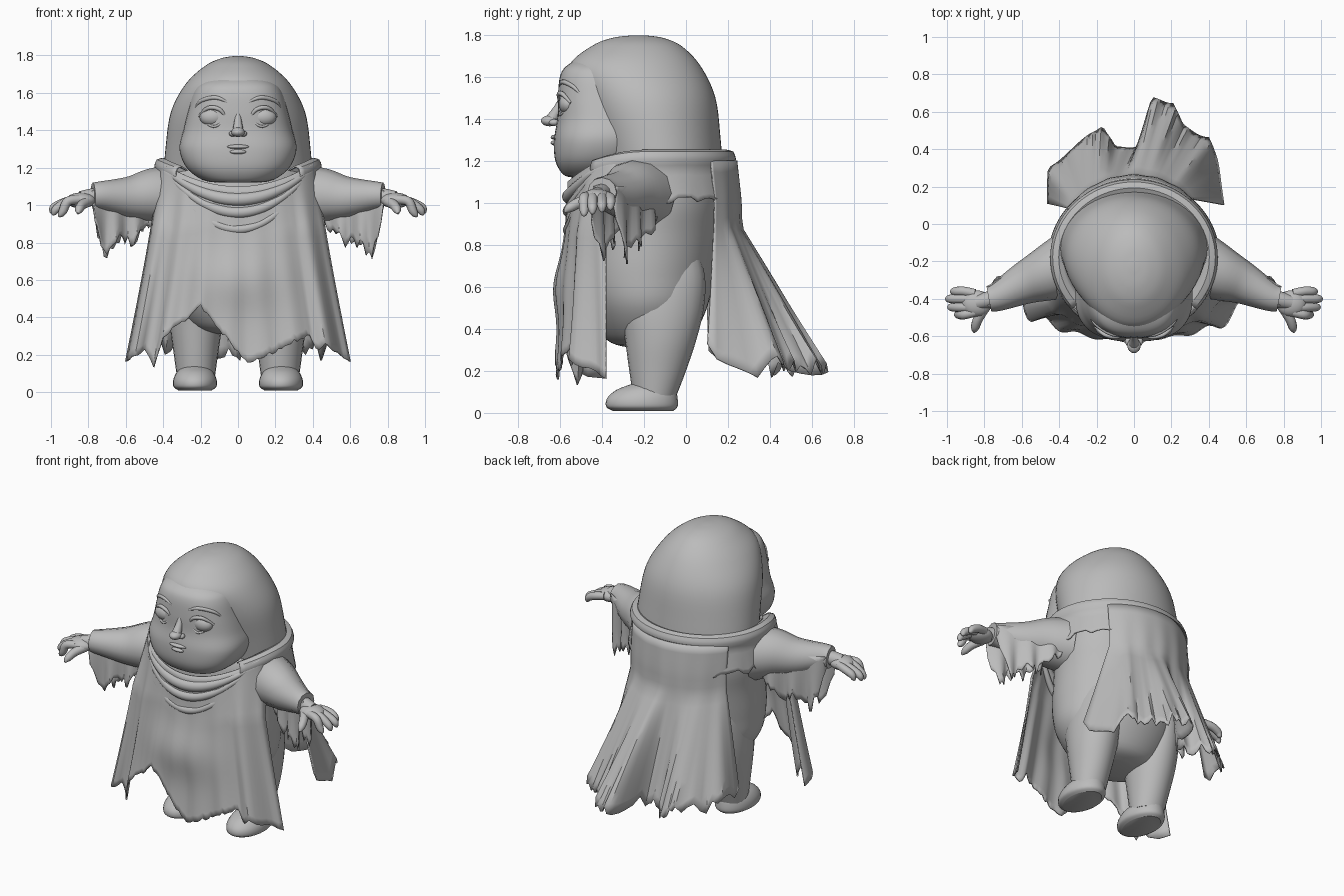
import bpy, bmesh, math, random
from mathutils import Vector, Matrix

random.seed(4)
if "Cube" in bpy.data.objects:
    bpy.data.objects.remove(bpy.data.objects["Cube"])

clay = bpy.data.materials.new("clay_grey")
clay.use_nodes = True
GREY = (0.5, 0.5, 0.5, 1)
clay.diffuse_color = GREY
clay.node_tree.nodes["Principled BSDF"].inputs["Base Color"].default_value = GREY
parts = []


def add(name, bm):
    bmesh.ops.recalc_face_normals(bm, faces=bm.faces)
    mesh = bpy.data.meshes.new(name)
    bm.to_mesh(mesh)
    bm.free()
    mesh.materials.append(clay)
    ob = bpy.data.objects.new(name, mesh)
    bpy.context.collection.objects.link(ob)
    parts.append(ob)
    return ob


def grid(name, rows, ring=False):
    """Skin rows of points; rings are closed and capped."""
    bm = bmesh.new()
    vs = [[bm.verts.new(p) for p in r] for r in rows]
    n = len(rows[0])
    for a, b in zip(vs, vs[1:]):
        for i in range(n if ring else n - 1):
            j = (i + 1) % n
            bm.faces.new((a[i], a[j], b[j], b[i]))
    if ring:
        bm.faces.new(vs[0])
        bm.faces.new(vs[-1])
    return add(name, bm)


def spline(pts, k=5):
    """Catmull-Rom curve through tuples of any length."""
    p = [Vector(q) for q in pts]
    out = []
    for i in range(len(p) - 1):
        a, b, c, d = p[max(i - 1, 0)], p[i], p[i + 1], p[min(i + 2, len(p) - 1)]
        for s in range(k):
            t = s / k
            out.append(b + (c - a) * (t / 2) + (a * 2 - b * 5 + c * 4 - d) * (t * t / 2)
                       + (b * 3 - a - c * 3 + d) * (t ** 3 / 2))
    return out + [p[-1]]


def loft(name, profile, x=0, power=1.0, n=40):
    """Upright body from (height, front, back, half width) rows."""
    rows = []
    for z, front, back, w in spline(profile):
        row = []
        for i in range(n):
            c, s = math.cos(math.tau * i / n), math.sin(math.tau * i / n)
            c, s = (math.copysign(abs(q) ** power, q) for q in (c, s))
            row.append((x + w * c, (front + back) / 2 + (back - front) / 2 * s, z))
        rows.append(row)
    return grid(name, rows, True)


def tube(name, path, n=12):
    """Round limb through (x, y, z, radius) points."""
    pts = spline([tuple(p) for p in path])
    pos = [Vector(p[:3]) for p in pts]
    ref = Vector((0, 0, 1))
    rows = []
    for i, p in enumerate(pos):
        t = (pos[min(i + 1, len(pos) - 1)] - pos[max(i - 1, 0)]).normalized()
        a = t.cross(ref).normalized()
        b = a.cross(t)
        r = max(pts[i][3], 0.002)
        rows.append([p + a * r * math.cos(math.tau * k / n) + b * r * math.sin(math.tau * k / n)
                     for k in range(n)])
    return grid(name, rows, True)


def blob(name, center, scale):
    bm = bmesh.new()
    bmesh.ops.create_uvsphere(bm, u_segments=24, v_segments=16, radius=1,
                              matrix=Matrix.Translation(center) @ Matrix.Diagonal((*scale, 1)))
    return add(name, bm)


def lookup(table, u):
    """Straight-line interpolation in a table keyed by its first column."""
    for a, b in zip(table, table[1:]):
        if u <= b[0]:
            t = (u - a[0]) / (b[0] - a[0])
            return [p + (q - p) * t for p, q in zip(a[1:], b[1:])]
    return list(table[-1][1:])


def cloth(name, func, nu, nv, lo=-1, hi=1, rag=0.03):
    """Thin sheet from func(u, v) with a torn lower hem."""
    tear = [random.uniform(-rag, rag) for _ in range(nu + 1)]
    rows = []
    for j in range(nv + 1):
        v = j / nv
        row = [Vector(func(lo + (hi - lo) * i / nu, v)) for i in range(nu + 1)]
        for p, t in zip(row, tear):
            p.z += t * v ** 4
        rows.append(row)
    ob = grid(name, rows)
    mod = ob.modifiers.new("thickness", "SOLIDIFY")
    mod.thickness, mod.offset = 0.008, 0
    return ob


# Hooded head and full face
loft("hood", [(1.12, -.40, .18, .4), (1.3, -.45, .165, .388), (1.5, -.52, .14, .358),
              (1.65, -.555, .07, .278), (1.745, -.45, -.02, .175), (1.785, -.35, -.11, .09),
              (1.797, -.25, -.2, .02)], n=56)
loft("face", [(1.12, -.54, -.3, .1), (1.135, -.585, -.28, .19), (1.2, -.622, -.2, .275),
              (1.3, -.628, -.15, .313), (1.4, -.612, -.12, .292), (1.5, -.61, -.12, .268),
              (1.6, -.6, -.14, .24), (1.65, -.57, -.2, .2), (1.69, -.5, -.28, .11)],
     power=.8, n=56)
tube("nose_bridge", [(0, -.592, 1.5, .012), (0, -.61, 1.45, .02), (0, -.64, 1.395, .03)])
blob("nose_tip", (0, -.648, 1.39), (.036, .042, .026))
blob("upper_lip", (0, -.622, 1.312), (.06, .022, .012))
blob("lower_lip", (0, -.622, 1.285), (.045, .022, .013))

# Torso with a round belly
loft("torso", [(.31, -.27, -.08, .1), (.35, -.38, .02, .25), (.5, -.47, .1, .37),
               (.66, -.51, .13, .395), (.85, -.5, .16, .4), (1.0, -.47, .18, .41),
               (1.15, -.45, .18, .39), (1.24, -.4, .14, .32)], n=48)

FRONT_HEM = [(-1, .17), (-.93, .2), (-.83, .22), (-.75, .14), (-.67, .3), (-.52, .36), (-.33, .46),
             (.08, .15), (.4, .24), (.64, .31), (.7, .22), (.8, .26), (.9, .2), (1, .17)]
BACK_HEM = [(-1, -.46, .1, .3), (-.85, -.46, .3, .25), (-.6, -.25, .46, .22), (-.42, -.17, .53, .2),
            (-.25, -.1, .4, .22), (-.05, .02, .42, .2), (.12, .1, .67, .22), (.3, .21, .65, .22),
            (.45, .26, .52, .2), (.7, .4, .46, .25), (.85, .45, .32, .2), (1, .48, .11, .3)]
SLEEVE_HEM = [(0, .95), (.25, .86), (.4, .8), (.55, .82), (.7, .77), (.82, .73), (.92, .86), (1, 1.02)]
YOKE_EDGE = [(0, -.05, 0), (.15, -.01, .02), (.3, .02, .01), (.42, .03, -.02), (.55, .015, -.07),
             (1, .04, -.22)]


def front(u, v):
    c = math.sqrt(max(0, 1 - u * u))
    top = 1.23 - .13 * (1 - u * u)
    z = top + (lookup(FRONT_HEM, u)[0] - top) * v
    x = u * (.415 + .185 * v ** 1.2)
    s = min(1, v * 3)
    y = -.26 - .12 * s - (.3 - .11 * s) * c - .045 * c * v * v
    y -= .04 * math.exp(-((z - .6) / .15) ** 2 - (x / .22) ** 2)
    y += v * (.006 + .06 * u ** 4) * math.sin(22 * u)
    return x, y, z


def cape(u, v):
    t = math.radians(50 * u - 5)
    top = Vector((.43 * math.sin(t), -.18 + .42 * math.cos(t), 1.2))
    hem = Vector(lookup(BACK_HEM, u))
    w = max(0, (v - .32) / .68)
    p = top.lerp(hem, w)
    p.z = top.z + (hem.z - top.z) * v
    p.y += .01 * math.sin(18 * u) * v + .02 * min(v * 5, 1) * (1 - w)
    return p


def yoke(u, v):
    a = math.pi * u
    r, dz = lookup(YOKE_EDGE, v)
    return ((.415 + r) * math.sin(a), -.18 - (.385 + r) * math.cos(a),
            1.23 - .1 * max(0, math.cos(a)) ** 2 + dz)


# Draped garment: front cloak with sagging folds, shoulder yoke, back cape
cloth("front_cloak", front, 72, 24, rag=.012)
cloth("back_cape", cape, 60, 18, rag=.04)
cloth("shoulder_yoke", yoke, 56, 14, lo=.27, hi=1.73, rag=.02)
for k, (sag, thick) in enumerate(((.03, .03), (.1, .024), (.19, .018))):
    fold = []
    for i in range(13):
        u = -.94 + 1.88 * i / 12
        x, y, z = front(u, 0)
        drop = (sag + .02) * (1 - u * u) + .02
        y = front(u, drop)[1]
        fold.append((x, y + .008, z - drop, .006 + thick * (1 - u * u)))
    tube(f"neck_fold_{k + 1}", fold)

# Paired features and limbs
for side, m in (("left", 1), ("right", -1)):
    def limb(name, pts):
        return tube(f"{side}_{name}", [(m * p[0], *p[1:]) for p in pts])

    blob(f"{side}_eye", (m * .135, -.56, 1.47), (.07, .046, .05))
    blob(f"{side}_nostril", (m * .028, -.628, 1.382), (.02, .025, .016))
    limb("upper_lid", [(.06, -.595, 1.465, .006), (.1, -.605, 1.512, .011),
                       (.16, -.59, 1.519, .011), (.21, -.548, 1.475, .006)])
    limb("lower_lid", [(.075, -.595, 1.45, .005), (.13, -.598, 1.42, .007), (.2, -.55, 1.455, .005)])
    limb("brow", [(.045, -.6, 1.545, .005), (.12, -.588, 1.575, .011),
                  (.2, -.54, 1.555, .01), (.235, -.495, 1.51, .004)])

    loft(f"{side}_leg", [(.07, -.25, -.05, .1), (.2, -.27, .0, .118), (.35, -.29, .05, .138),
                         (.5, -.31, .085, .14), (.65, -.28, .09, .12), (.8, -.22, .05, .08)],
         x=m * .225, n=24)
    loft(f"{side}_shoe", [(.01, -.35, -.06, .09), (.03, -.38, -.04, .115), (.07, -.375, -.04, .115),
                          (.11, -.33, -.05, .095), (.14, -.25, -.08, .06)], x=m * .23, n=28)

    limb("sleeve", [(.33, -.2, 1.04, .17), (.45, -.26, 1.05, .15), (.58, -.315, 1.04, .115),
                    (.72, -.385, 1.05, .08), (.775, -.4, 1.05, .07)])
    for label, off in (("front", -.06), ("back", .11)):
        def drape(u, v, off=off):
            x = .43 + .35 * u
            z = 1.08 + (lookup(SLEEVE_HEM, u)[0] - 1.08) * v
            y = -.23 - .17 * u + off * (1 - .4 * u) + .02 * v * math.sin(20 * u + off * 30)
            return m * x, y, z
        cloth(f"{side}_sleeve_{label}_drape", drape, 22, 8, lo=0, rag=.035)

    limb("wrist", [(.7, -.38, 1.05, .048), (.78, -.405, 1.045, .044), (.84, -.42, 1.035, .04)])
    blob(f"{side}_palm", (m * .84, -.425, 1.025), (.08, .07, .042))
    for k, (y, tip, z) in enumerate(((-.485, .955, .935), (-.445, .99, .945),
                                     (-.4, 1.0, .955), (-.36, .975, .965))):
        limb(f"finger_{k + 1}", [(.85, -.42 + (y + .42) * .8, 1.03, .024), (.91, y, 1.02, .025),
                                 (tip - .02, y, z + .035, .023), (tip - .004, y, z + .01, .014),
                                 (tip, y, z, .003)])
    limb("thumb", [(.8, -.45, 1.02, .028), (.835, -.51, 1.0, .026), (.85, -.555, .975, .022),
                   (.855, -.578, .955, .006)])

# Smooth surfaces with crisp creases
bpy.ops.object.select_all(action="DESELECT")
for ob in parts:
    ob.select_set(True)
bpy.context.view_layer.objects.active = parts[0]
bpy.ops.object.shade_smooth_by_angle(angle=math.radians(35))
